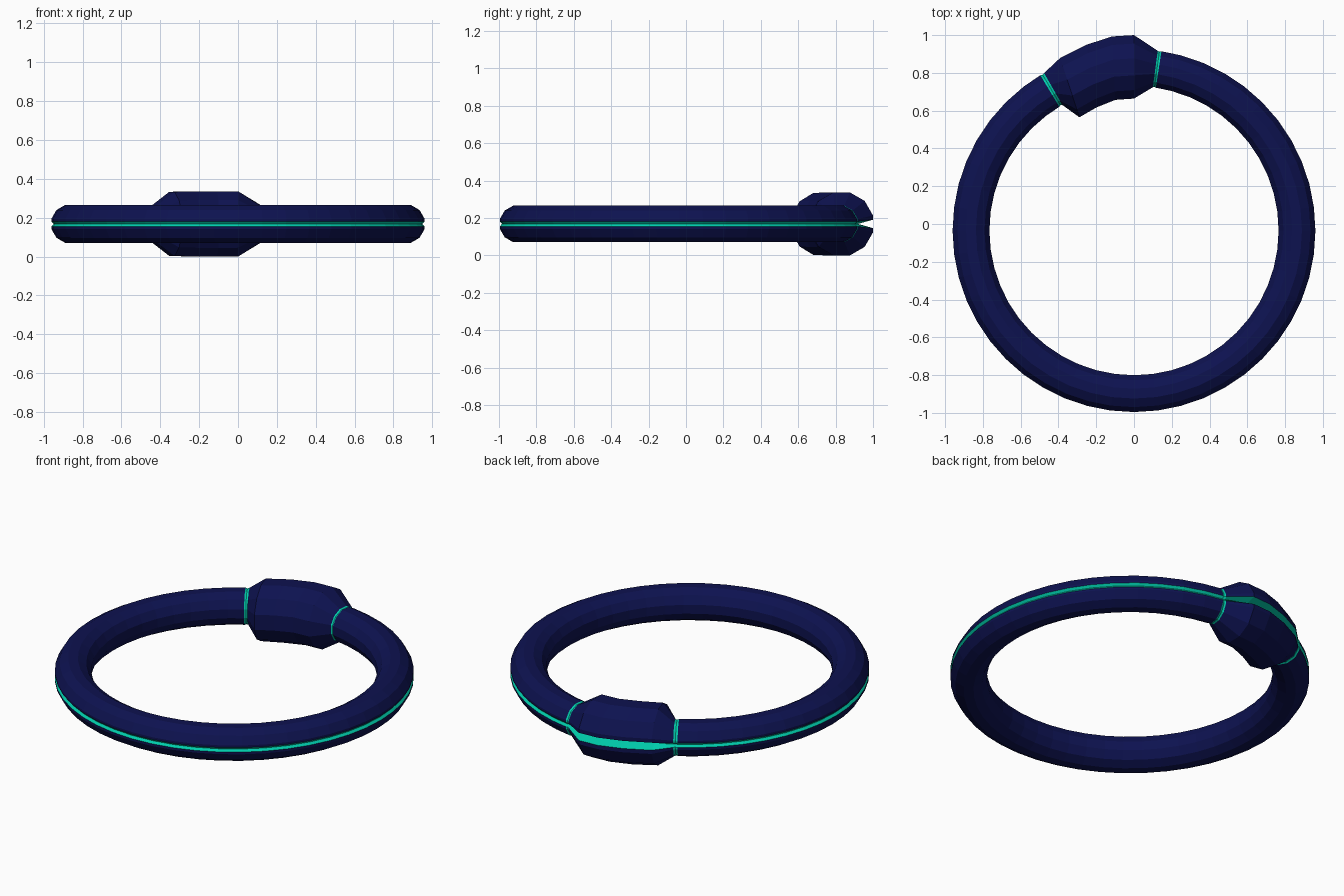
import bpy, bmesh
from math import sin, cos, tan, radians

if "Cube" in bpy.data.objects:
    bpy.data.objects.remove(bpy.data.objects["Cube"])

CY, ZC, RING_R, TUBE_R, CLASP_R = -0.035, 0.168, 0.863, 0.0975, 0.168


def material(name, col):
    m = bpy.data.materials.new(name)
    m.diffuse_color = (*col, 1)
    m.use_nodes = True
    m.node_tree.nodes["Principled BSDF"].inputs["Base Color"].default_value = m.diffuse_color
    return m


navy = material("navy", (0.004, 0.006, 0.08))
teal = material("teal", (0.0, 0.62, 0.42))


def section(cx, cy, tilt, r, floor):
    """12-sided tube section with a V groove in its outer flat."""
    half = 0.5 * tan(radians(15))
    pts = [(floor, 0), (1, half)]
    for k in range(12):
        a = radians(15 + 30 * k)
        pts.append((cos(a) / cos(radians(15)), sin(a) / cos(radians(15))))
    pts.append((1, -half))
    t = radians(tilt)
    return [(cx + r * u * cos(t), cy + r * u * sin(t), ZC + r * v) for u, v in pts]


def ring_section(deg, scale=1.0):
    a = radians(deg)
    return section(RING_R * cos(a), CY + RING_R * sin(a), deg, TUBE_R * scale, 0.88)


# stations: (section, kind of the span that follows)
stations = [(ring_section(81.3), "seam"), (ring_section(81.9, 0.96), "seam"),
            (ring_section(82.5), "clasp")]
# swollen clasp, slightly skewed toward its far end
for cx, cy, tilt, r, floor in [(0, 0.832, 90, CLASP_R, 0.52),
                               (-0.108, 0.825, 93, CLASP_R, 0.52),
                               (-0.225, 0.783, 99, CLASP_R, 0.55),
                               (-0.34, 0.722, 108, 0.165, 0.6)]:
    stations.append((section(cx, cy, tilt, r, floor), "clasp"))
stations += [(ring_section(119.7), "seam"), (ring_section(120.4, 0.96), "seam"),
             (ring_section(121.1), "ring")]
# plain ring
stations += [(ring_section(127.5 + 7.5 * i), "ring") for i in range(42)]


def build(name, mat, wanted):
    """Skin the spans and sides for which wanted(kind, groove) is true."""
    bm = bmesh.new()
    loops = [[bm.verts.new(p) for p in s] for s, _ in stations]
    n, m = len(loops), len(loops[0])
    for i, (_, kind) in enumerate(stations):
        a, b = loops[i], loops[(i + 1) % n]
        for j in range(m):
            k = (j + 1) % m
            if wanted(kind, j in (0, m - 1)):
                bm.faces.new((a[j], a[k], b[k], b[j])[::-1])
    bmesh.ops.delete(bm, geom=[v for v in bm.verts if not v.link_faces], context='VERTS')
    bm.normal_update()
    # make the outermost -y / any top face point outward
    top = max(bm.faces, key=lambda f: f.calc_center_median().z)
    if top.normal.z < 0:
        bmesh.ops.reverse_faces(bm, faces=bm.faces[:])
    me = bpy.data.meshes.new(name)
    bm.to_mesh(me)
    bm.free()
    me.materials.append(mat)
    ob = bpy.data.objects.new(name, me)
    bpy.context.collection.objects.link(ob)


build("ring_body", navy, lambda kind, groove: kind == "ring" and not groove)
build("clasp", navy, lambda kind, groove: kind == "clasp" and not groove)
build("seam_bands", teal, lambda kind, groove: kind == "seam" and not groove)


def groove_only(kind, groove):
    return groove


# outer groove: upper wall faces down, so orient by reusing the same winding as the seams
build("groove_line", teal, groove_only)
groove = bpy.data.objects["groove_line"].data
bm = bmesh.new()
bm.from_mesh(groove)
front = min(bm.faces, key=lambda f: f.calc_center_median().y)
bm.normal_update()
if front.normal.y > 0:
    bmesh.ops.reverse_faces(bm, faces=bm.faces[:])
bm.to_mesh(groove)
bm.free()
